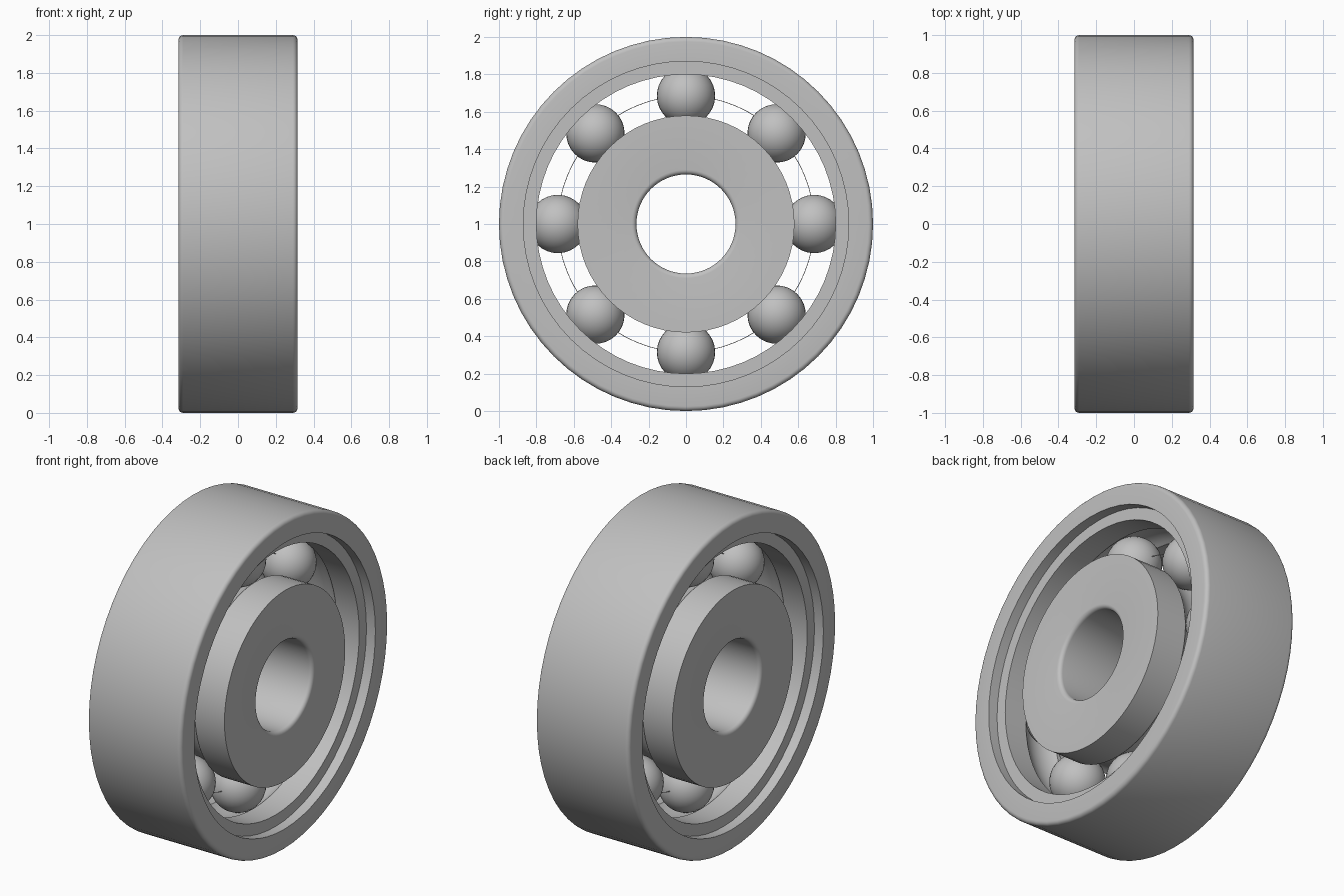
import bpy, bmesh
from math import sin, cos, pi, sqrt, radians, acos
from mathutils import Matrix, Vector

cube = bpy.data.objects.get("Cube")
if cube:
    bpy.data.objects.remove(cube, do_unlink=True)

steel = bpy.data.materials.new("steel grey")
steel.use_nodes = True
colour = (0.53, 0.53, 0.53, 1)
steel.diffuse_color = colour
steel.node_tree.nodes["Principled BSDF"].inputs["Base Color"].default_value = colour

HALF = 0.315      # half width of both rings
PITCH = 0.685     # radius of the circle of ball centres
BALL = 0.157
BALLS = 8
CENTRE = Vector((0, 0, 1))


def finish(bm, name, angle=35):
    bmesh.ops.recalc_face_normals(bm, faces=bm.faces)
    mesh = bpy.data.meshes.new(name)
    bm.to_mesh(mesh)
    bm.free()
    mesh.materials.append(steel)
    obj = bpy.data.objects.new(name, mesh)
    obj.location = CENTRE
    bpy.context.collection.objects.link(obj)
    bpy.ops.object.select_all(action='DESELECT')
    obj.select_set(True)
    bpy.context.view_layer.objects.active = obj
    bpy.ops.object.shade_smooth_by_angle(angle=radians(angle))
    return obj


def lathe(name, profile, segments=64):
    """Spin a closed (x, radius) profile about the x axis."""
    bm = bmesh.new()
    rings = [[bm.verts.new((x, r * cos(a), r * sin(a))) for x, r in profile]
             for a in (2 * pi * i / segments for i in range(segments))]
    n = len(profile)
    for i, ring in enumerate(rings):
        after = rings[(i + 1) % segments]
        for j in range(n):
            k = (j + 1) % n
            bm.faces.new((ring[j], ring[k], after[k], after[j]))
    return finish(bm, name)


def fillet(radius, size, side, steps=5):
    """Rounded corner at +x; side is +1 on an outer rim, -1 on a bore."""
    return [(HALF - size + size * sin(t), radius - side * size * (1 - cos(t)))
            for t in (pi / 2 * i / steps for i in range(steps + 1))]


def raceway(land, side, steps=12):
    """Arc that the balls run in, from +x to -x; side is +1 for the outer ring."""
    reach = acos(abs(land - PITCH) / BALL)
    return [(BALL * sin(t), PITCH + side * BALL * cos(t))
            for t in (reach * (1 - 2 * i / steps) for i in range(steps + 1))]


def mirrored(half):
    return [(-x, r) for x, r in reversed(half)]


# Outer ring: rounded rim, recessed shoulders and raceway
shoulder = fillet(1.0, 0.025, 1) + [(HALF, 0.87), (HALF - 0.06, 0.87), (HALF - 0.06, 0.80)]
lathe("outer_ring", shoulder + raceway(0.80, 1) + mirrored(shoulder))

# Inner ring: rounded bore, sharp outer edges and raceway
bore = fillet(0.265, 0.025, -1) + [(HALF, 0.58)]
lathe("inner_ring", bore + raceway(0.58, -1) + mirrored(bore))

# Balls
for i in range(BALLS):
    a = 2 * pi * i / BALLS
    bm = bmesh.new()
    bmesh.ops.create_uvsphere(bm, u_segments=32, v_segments=16, radius=BALL - 0.001,
                              matrix=Matrix.Translation((0, PITCH * cos(a), PITCH * sin(a))))
    finish(bm, f"ball_{i + 1}")

# Thin wire that threads the balls
wire = 0.002
lathe("spacer_wire", [(wire * cos(pi * k / 3), PITCH + wire * sin(pi * k / 3)) for k in range(6)])
